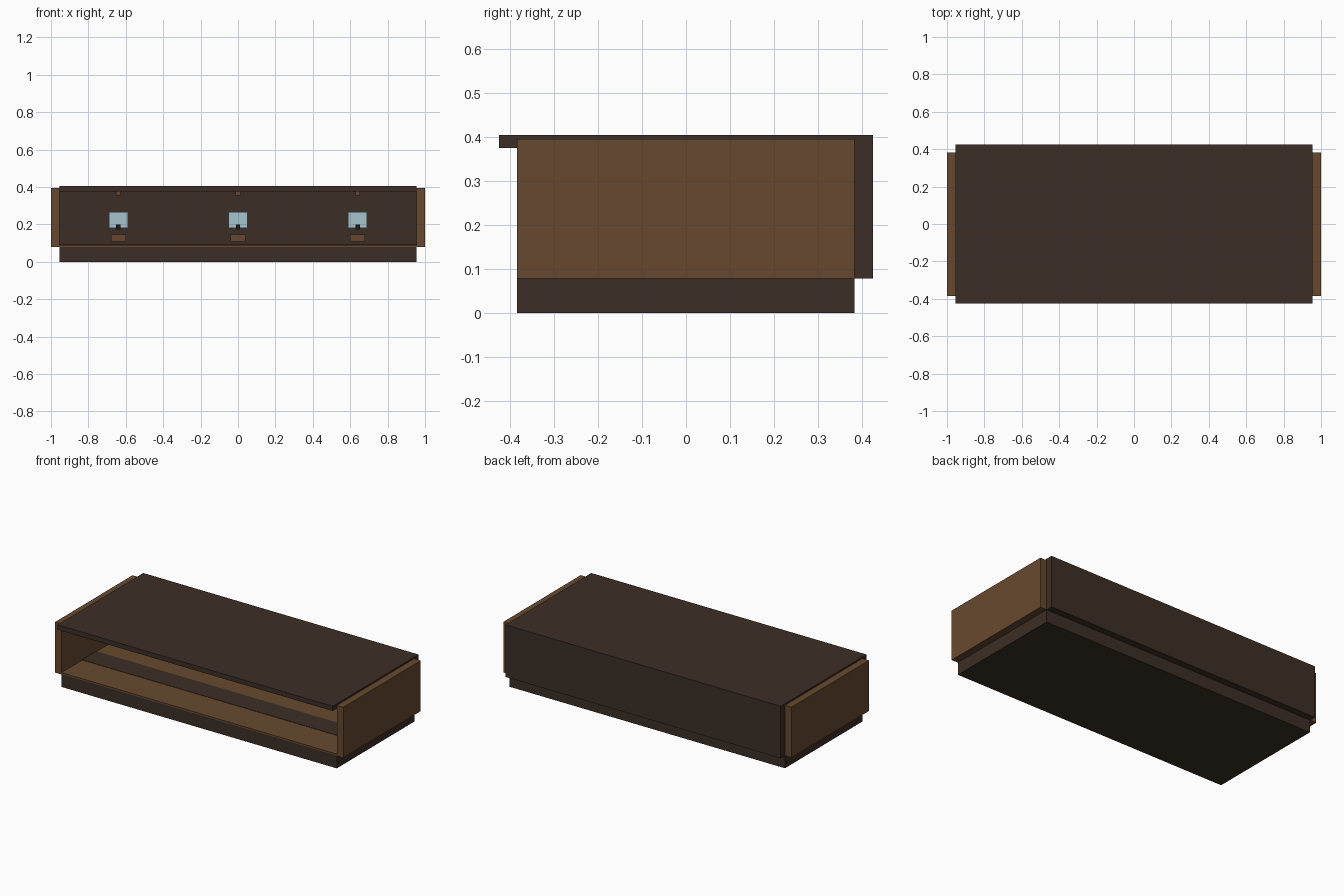
import bpy

if "Cube" in bpy.data.objects:
    bpy.data.objects.remove(bpy.data.objects["Cube"])


def material(name, rgb):
    m = bpy.data.materials.new(name)
    m.diffuse_color = (*rgb, 1)
    m.use_nodes = True
    m.node_tree.nodes["Principled BSDF"].inputs["Base Color"].default_value = m.diffuse_color
    return m


dark = material("dark wood", (0.045, 0.028, 0.019))
brown = material("brown wood", (0.135, 0.066, 0.029))
glass = material("pale blue", (0.38, 0.55, 0.61))
black = material("near black", (0.015, 0.011, 0.009))


def box(name, x, y, z, mat):
    """Axis-aligned box from (min, max) ranges."""
    verts = [(a, b, c) for a in x for b in y for c in z]
    faces = [(0, 1, 3, 2), (4, 6, 7, 5), (0, 4, 5, 1),
             (2, 3, 7, 6), (0, 2, 6, 4), (1, 5, 7, 3)]
    mesh = bpy.data.meshes.new(name)
    mesh.from_pydata(verts, [], faces)
    mesh.materials.append(mat)
    obj = bpy.data.objects.new(name, mesh)
    bpy.context.collection.objects.link(obj)
    return obj


# Carcass: recessed base, roof slab with front lip, back wall
box("base", (-0.955, 0.955), (-0.385, 0.383), (0, 0.08), dark)
box("top_slab", (-0.955, 0.955), (-0.425, 0.425), (0.375, 0.405), dark)
box("back_wall", (-0.955, 0.955), (0.383, 0.425), (0.078, 0.375), dark)

# Side walls
for name, s in (("left_side", -1), ("right_side", 1)):
    box(name, sorted((s * 0.955, s * 1.0)), (-0.385, 0.383), (0.078, 0.395), brown)

# Floor boards with a dark strip running along the length
box("floor", (-0.955, 0.955), (-0.385, 0.383), (0.08, 0.09), brown)
box("floor_strip", (-0.955, 0.955), (-0.18, -0.04), (0.09, 0.092), dark)

# Three fitted sets on the back wall
for i, cx in enumerate((-0.64, 0, 0.64), 1):
    box(f"blue_panel_{i}", (cx - 0.051, cx + 0.051), (0.365, 0.383), (0.18, 0.265), glass)
    box(f"panel_stand_{i}", (cx - 0.011, cx + 0.011), (0.355, 0.383), (0.172, 0.2), black)
    box(f"wall_block_{i}", (cx - 0.04, cx + 0.04), (0.34, 0.383), (0.108, 0.146), brown)
    box(f"ceiling_block_{i}", (cx - 0.013, cx + 0.013), (0.355, 0.383), (0.355, 0.375), brown)
